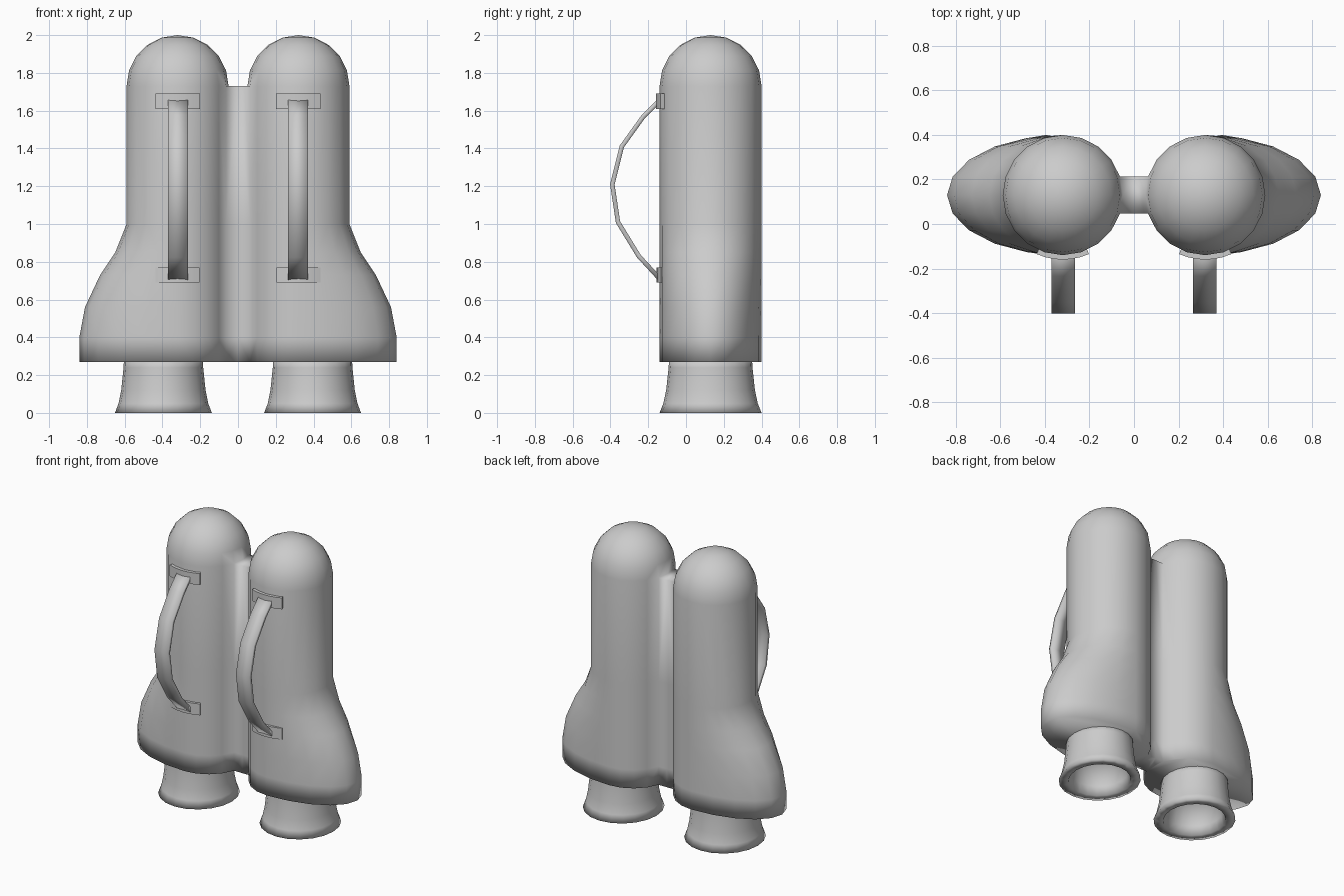
import bpy, bmesh
from math import sin, cos, pi, radians
from mathutils import Vector

if "Cube" in bpy.data.objects:
    bpy.data.objects.remove(bpy.data.objects["Cube"])

grey = bpy.data.materials.new("light_grey")
grey.use_nodes = True
grey.diffuse_color = (0.6, 0.6, 0.6, 1)
grey.node_tree.nodes["Principled BSDF"].inputs["Base Color"].default_value = (0.6, 0.6, 0.6, 1)

SEG, R, CX, CY = 20, 0.27, 0.32, 0.13


def finish(bm, name, mirror=True):
    """Turn a bmesh into a smooth object, mirrored across x = 0."""
    bmesh.ops.delete(bm, geom=[v for v in bm.verts if not v.link_faces], context='VERTS')
    bmesh.ops.recalc_face_normals(bm, faces=bm.faces)
    me = bpy.data.meshes.new(name)
    bm.to_mesh(me)
    bm.free()
    for p in me.polygons:
        p.use_smooth = True
    me.materials.append(grey)
    ob = bpy.data.objects.new(name, me)
    bpy.context.collection.objects.link(ob)
    if mirror:
        ob.modifiers.new("Mirror", 'MIRROR').merge_threshold = 0.0005
    return ob


def ring(bm, cx, z, rin, rout, ry):
    """Ring with separate inner and outer half widths."""
    out = []
    for i in range(SEG):
        a = 2 * pi * i / SEG
        rx = rout if cos(a) > 0 else rin
        out.append(bm.verts.new((cx + rx * cos(a), CY + ry * sin(a), z)))
    return out


def skin(bm, a, b, skip=()):
    for i in range(SEG):
        if i not in skip:
            j = (i + 1) % SEG
            bm.faces.new((a[i], a[j], b[j], b[i]))


# Tanks with flared outer sides, domed tops and a joining bridge
bm = bmesh.new()
flare = [(0.27, 0.52), (0.40, 0.52), (0.56, 0.49), (0.73, 0.41),
         (0.85, 0.33), (1.0, R), (1.73, R)]
rows = [ring(bm, CX, z, R, w, R) for z, w in flare]
m0, m1, m2 = SEG // 2 - 1, SEG // 2, SEG // 2 + 1
mids = [[bm.verts.new((0, r[i].co.y, r[i].co.z)) for i in (m0, m2)] for r in rows]
for k in range(len(rows) - 1):
    lo, hi = rows[k], rows[k + 1]
    skin(bm, lo, hi, skip=(m0, m1))
    for side, i in enumerate((m0, m2)):
        bm.faces.new((lo[i], hi[i], mids[k + 1][side], mids[k][side]))
top = rows[-1]
bm.faces.new((top[m0], top[m1], top[m2], mids[-1][1], mids[-1][0]))
bm.faces.new(rows[0])
bm.faces.new((rows[0][m0], rows[0][m1], rows[0][m2], mids[0][1], mids[0][0]))
prev = top
for k in range(1, 5):
    a = k * pi / 10
    r = R * cos(a)
    cur = ring(bm, CX, 1.73 + R * sin(a), r, r, r)
    skin(bm, prev, cur)
    prev = cur
tip = bm.verts.new((CX, CY, 2.0))
for i in range(SEG):
    bm.faces.new((prev[i], prev[(i + 1) % SEG], tip))
finish(bm, "twin_tank_body")

# Hollow flared nozzles
bm = bmesh.new()
prof = [(0.22, 0.28), (0.222, 0.24), (0.235, 0.12), (0.25, 0.05), (0.27, 0),
        (0.205, 0), (0.19, 0.06), (0.175, 0.2)]
rows = [ring(bm, 0.395, z, r * 0.95, r * 0.95, r) for r, z in prof]
for a, b in zip(rows, rows[1:]):
    skin(bm, a, b)
bm.faces.new(rows[0])
bm.faces.new(rows[-1])
finish(bm, "nozzles")

# Curved arm straps
bm = bmesh.new()
path = [Vector((0, y, z)) for y, z in [(-0.13, 1.665), (-0.225, 1.57), (-0.34, 1.41),
        (-0.39, 1.21), (-0.36, 1.01), (-0.25, 0.83), (-0.13, 0.70)]]
prev = None
for i, p in enumerate(path):
    t = (path[min(i + 1, len(path) - 1)] - path[max(i - 1, 0)]).normalized()
    n = Vector((0, t.z, -t.y)) * 0.012
    cur = [bm.verts.new(p + n * s + Vector((x, 0, 0)))
           for s, x in ((-1, 0.265), (-1, 0.37), (1, 0.37), (1, 0.265))]
    if prev:
        for k in range(4):
            j = (k + 1) % 4
            bm.faces.new((prev[k], prev[j], cur[j], cur[k]))
    else:
        bm.faces.new(cur)
    prev = cur
bm.faces.new(prev)
finish(bm, "arm_straps")

# Strap brackets that wrap the tank fronts
for name, z0, z1, r in (("upper_brackets", 1.61, 1.69, 0.29),
                        ("lower_brackets", 0.69, 0.77, 0.286)):
    bm = bmesh.new()
    prev = None
    for k in range(7):
        a = radians(-90 - 24 + 8 * k)
        cur = [bm.verts.new((CX + q * cos(a), CY + q * sin(a), z))
               for q, z in ((0.25, z0), (r, z0), (r, z1), (0.25, z1))]
        if prev:
            for i in range(4):
                j = (i + 1) % 4
                bm.faces.new((prev[i], prev[j], cur[j], cur[i]))
        else:
            bm.faces.new(cur)
        prev = cur
    bm.faces.new(prev)
    ob = finish(bm, name)
    bpy.context.view_layer.objects.active = ob
    ob.select_set(True)
    bpy.ops.object.shade_smooth_by_angle(angle=radians(40))
    ob.select_set(False)
